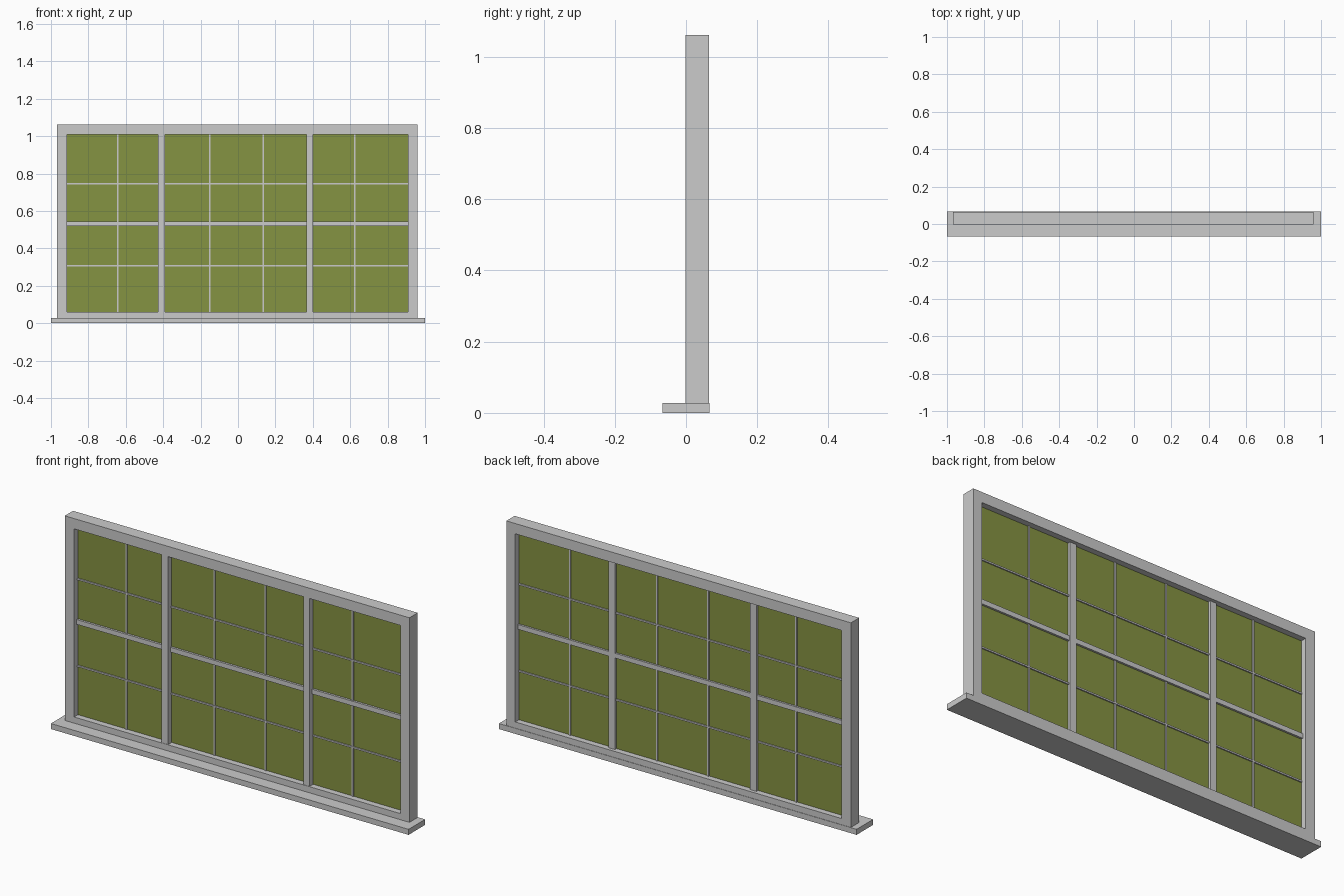
import bpy, bmesh
from mathutils import Matrix, Vector

if "Cube" in bpy.data.objects:
    bpy.data.objects.remove(bpy.data.objects["Cube"])


def box(name, x, y, z, mat=None):
    """Box from (min, max) ranges on each axis."""
    lo, hi = Vector((x[0], y[0], z[0])), Vector((x[1], y[1], z[1]))
    bm = bmesh.new()
    bmesh.ops.create_cube(bm, size=1, matrix=Matrix.Translation((lo + hi) / 2)
                          @ Matrix.Diagonal((*(hi - lo), 1)))
    me = bpy.data.meshes.new(name)
    bm.to_mesh(me)
    bm.free()
    ob = bpy.data.objects.new(name, me)
    bpy.context.collection.objects.link(ob)
    if mat:
        me.materials.append(mat)
    return ob


glass = bpy.data.materials.new("olive_glass")
glass.diffuse_color = (0.235, 0.292, 0.055, 1)
glass.use_nodes = True
glass.node_tree.nodes["Principled BSDF"].inputs["Base Color"].default_value = glass.diffuse_color

X0, X1, Z0, Z1 = -0.967, 0.960, 0.010, 1.062   # frame outside
L, R, B, T = -0.915, 0.910, 0.059, 1.010       # frame opening
FY = (-0.002, 0.064)

# Sill
box("sill", (-1, 1), (-0.066, 0.066), (0, 0.028))

# Outer frame: one mitred ring extruded through its depth
bm = bmesh.new()
rings = [[bm.verts.new((x, FY[0], z)) for x, z in
          ((a, c), (b, c), (b, d), (a, d))]
         for a, b, c, d in ((X0, X1, Z0, Z1), (L, R, B, T))]
outer, inner = rings
faces = [bm.faces.new((outer[i], outer[(i + 1) % 4], inner[(i + 1) % 4], inner[i]))
         for i in range(4)]
ext = bmesh.ops.extrude_face_region(bm, geom=faces, use_keep_orig=True)
bmesh.ops.translate(bm, vec=(0, FY[1] - FY[0], 0),
                    verts=[g for g in ext["geom"] if isinstance(g, bmesh.types.BMVert)])
bmesh.ops.recalc_face_normals(bm, faces=bm.faces)
me = bpy.data.meshes.new("outer_frame")
bm.to_mesh(me)
bm.free()
bpy.context.collection.objects.link(bpy.data.objects.new("outer_frame", me))

# Glass pane
box("glass_pane", (L, R), (0.029, 0.034), (B, T), glass)

# Mullions dividing the three bays
mullions = [(-0.427, -0.391), (0.365, 0.400)]
for m in mullions:
    box("mullion", m, (0.0, 0.047), (B, T))

# Transom and glazing bars inside each bay
bays = [(L, mullions[0][0]), (mullions[0][1], mullions[1][0]), (mullions[1][1], R)]
uprights = [[-0.642], [-0.150, 0.136], [0.623]]
w = 0.004
for bay, xs in zip(bays, uprights):
    box("transom", bay, (0.018, 0.044), (0.520, 0.544))
    for z in (0.307, 0.746):
        box("horizontal_bar", bay, (0.023, 0.040), (z - w, z + w))
    for x in xs:
        box("vertical_bar", (x - w, x + w), (0.024, 0.039), (B, T))
